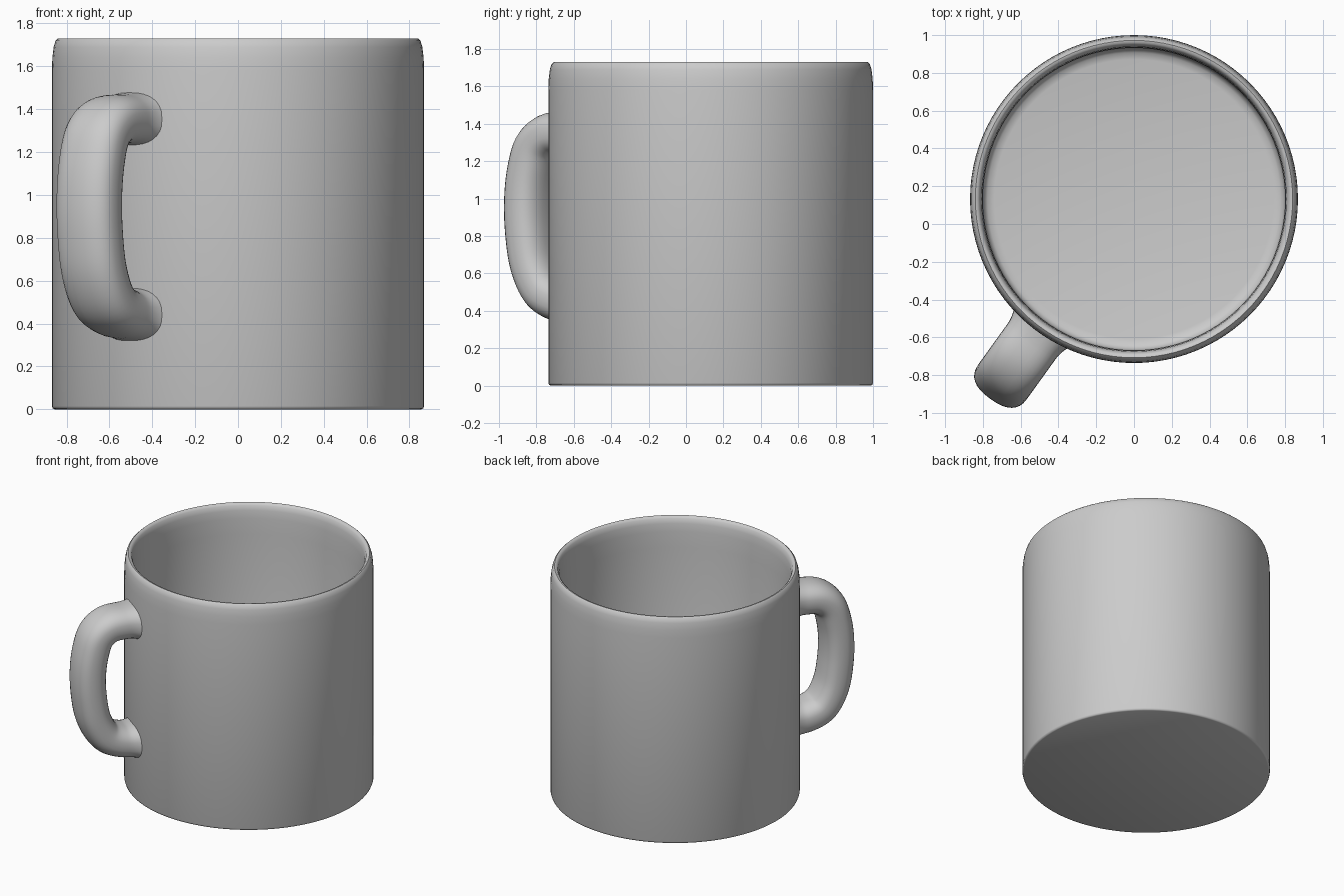
import bpy, bmesh, math
from mathutils import Vector

if "Cube" in bpy.data.objects:
    bpy.data.objects.remove(bpy.data.objects["Cube"])

CENTER = Vector((0, 0.132, 0))
SEG = 96


def finish(name, bm, angle):
    bmesh.ops.recalc_face_normals(bm, faces=bm.faces)
    me = bpy.data.meshes.new(name)
    bm.to_mesh(me)
    bm.free()
    ob = bpy.data.objects.new(name, me)
    bpy.context.collection.objects.link(ob)
    bpy.ops.object.select_all(action='DESELECT')
    ob.select_set(True)
    bpy.context.view_layer.objects.active = ob
    bpy.ops.object.shade_smooth_by_angle(angle=math.radians(angle))
    return ob


def skin(bm, rings):
    # Bridge consecutive rings with quads and cap both ends
    n = len(rings[0])
    for a, b in zip(rings, rings[1:]):
        for i in range(n):
            j = (i + 1) % n
            bm.faces.new((a[i], a[j], b[j], b[i]))
    bm.faces.new(rings[0])
    bm.faces.new(rings[-1])


def catmull(pts, steps):
    p = [pts[0] * 2 - pts[1]] + pts + [pts[-1] * 2 - pts[-2]]
    out = []
    for i in range(1, len(p) - 2):
        a, b, c, d = p[i - 1:i + 3]
        for s in range(steps):
            t = s / steps
            out.append(0.5 * (2 * b + (c - a) * t + (2 * a - 5 * b + 4 * c - d) * t * t
                              + (3 * b - a - 3 * c + d) * t ** 3))
    return out + [pts[-1]]


# Cup: one lathed profile, outer wall, rounded rim, inner wall and floor
profile = [(0.855, 0.0), (0.864, 0.004), (0.868, 0.015), (0.868, 1.58), (0.866, 1.64),
           (0.860, 1.69), (0.851, 1.72), (0.840, 1.73), (0.828, 1.728), (0.816, 1.715),
           (0.807, 1.68), (0.803, 1.62), (0.800, 1.50), (0.800, 0.13), (0.792, 0.10),
           (0.775, 0.083), (0.74, 0.075)]
bm = bmesh.new()
skin(bm, [[bm.verts.new(CENTER + Vector((r * math.cos(k * math.tau / SEG),
                                         r * math.sin(k * math.tau / SEG), z)))
           for k in range(SEG)] for r, z in profile])
finish("cup", bm, 50)

# Handle: rounded-rectangle section swept along a (radius, height) path
out_dir = Vector((-0.584, -0.812, 0)).normalized()
side = Vector((-out_dir.y, out_dir.x, 0))
path = catmull([Vector(p) for p in (
    (0.832, 1.355), (0.92, 1.355), (1.04, 1.342), (1.125, 1.275), (1.168, 1.15), (1.187, 1.0),
    (1.182, 0.83), (1.15, 0.65), (1.075, 0.51), (0.96, 0.452), (0.832, 0.442))], 6)
bm = bmesh.new()
rings = []
for i, p in enumerate(path):
    t = (path[min(i + 1, len(path) - 1)] - path[max(i - 1, 0)]).normalized()
    normal = out_dir * -t.y + Vector((0, 0, t.x))
    flare = 1 + 0.16 * max(0, (0.93 - p.x) / 0.1) ** 2
    ring = []
    for k in range(32):
        a = k * math.tau / 32
        c, s = math.cos(a), math.sin(a)
        u = math.copysign(abs(c) ** 0.8, c) * 0.158 * flare
        v = math.copysign(abs(s) ** 0.8, s) * 0.115 * flare
        ring.append(bm.verts.new(CENTER + out_dir * p.x + Vector((0, 0, p.y)) + side * u + normal * v))
    rings.append(ring)
skin(bm, rings)
finish("handle", bm, 60)
